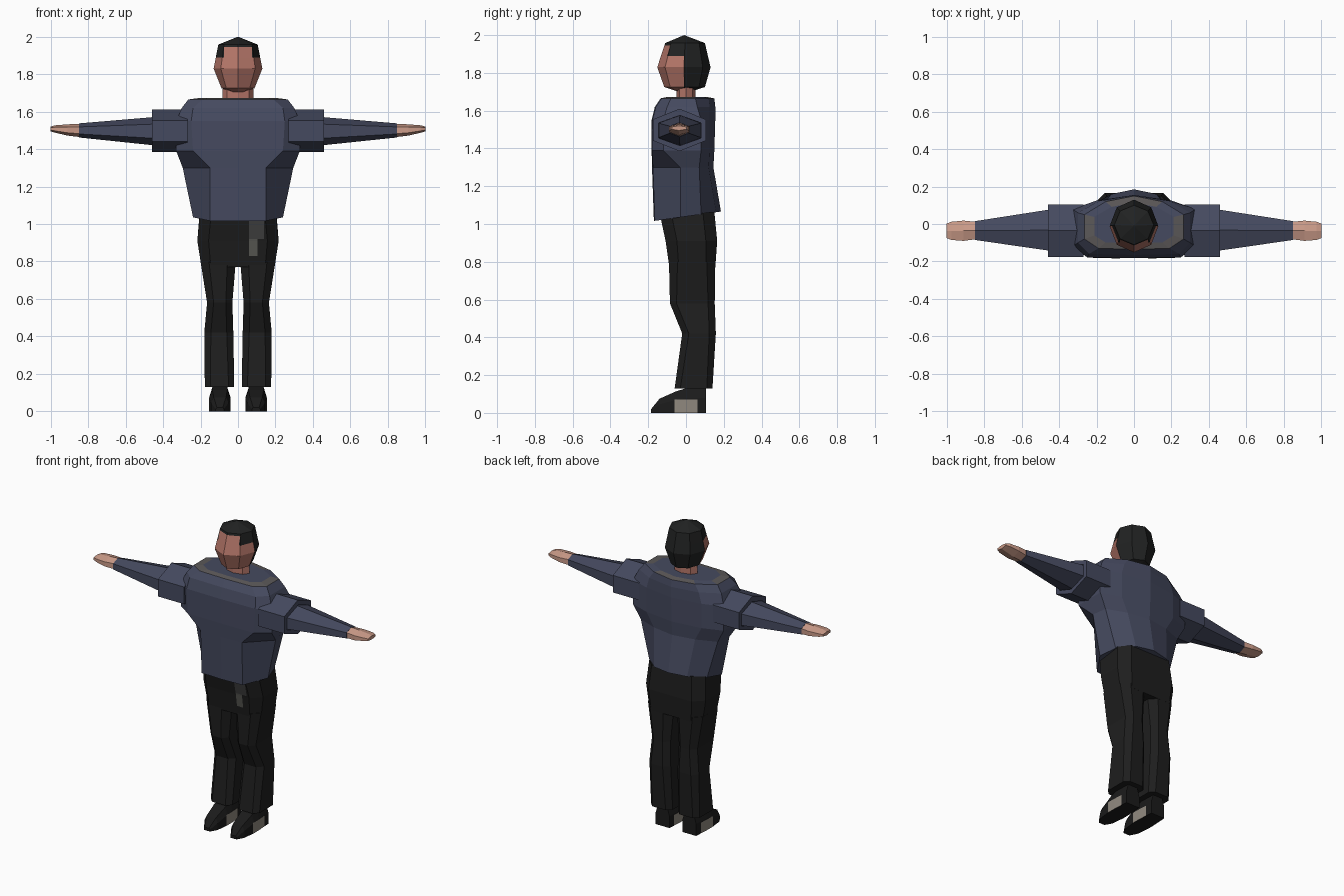
import bpy
import bmesh
from math import cos, sin, pi
from mathutils import Vector

if "Cube" in bpy.data.objects:
    bpy.data.objects.remove(bpy.data.objects["Cube"])


def material(name, r, g, b):
    mat = bpy.data.materials.new(name)
    mat.use_nodes = True
    mat.diffuse_color = (r, g, b, 1)
    mat.node_tree.nodes["Principled BSDF"].inputs["Base Color"].default_value = (r, g, b, 1)
    return mat


navy = material("navy jumper", .060, .068, .115)
stripe = material("collar grey", .105, .098, .098)
black = material("trouser black", .013, .013, .013)
patch_dark = material("pocket grey", .055, .055, .055)
patch_light = material("pocket pale grey", .10, .10, .09)
hair = material("hair black", .015, .016, .016)
face_skin = material("face skin", .46, .18, .14)
hand_skin = material("hand skin", .60, .33, .25)
shoe_black = material("shoe black", .011, .011, .011)
shoe_pale = material("shoe pale panel", .28, .25, .21)


def loft(name, rings, mats, rule=None, cuts=()):
    """Skin closed rings, cut along (axis, position) planes, colour by a rule."""
    bm = bmesh.new()
    loops = [[bm.verts.new(p) for p in ring] for ring in rings]
    for low, high in zip(loops, loops[1:]):
        for i in range(len(low)):
            j = (i + 1) % len(low)
            bm.faces.new((low[i], low[j], high[j], high[i]))
    bm.faces.new(loops[0][::-1])
    bm.faces.new(loops[-1])
    bmesh.ops.remove_doubles(bm, verts=bm.verts[:], dist=.0005)
    for axis, position in cuts:
        normal = Vector((0, 0, 0))
        normal[axis] = 1
        bmesh.ops.bisect_plane(bm, geom=bm.verts[:] + bm.edges[:] + bm.faces[:],
                               plane_co=normal * position, plane_no=normal)
    bmesh.ops.recalc_face_normals(bm, faces=bm.faces[:])
    if rule:
        for f in bm.faces:
            f.material_index = rule(f.calc_center_median(), f.normal)
    mesh = bpy.data.meshes.new(name)
    bm.to_mesh(mesh)
    bm.free()
    for mat in mats:
        mesh.materials.append(mat)
    obj = bpy.data.objects.new(name, mesh)
    bpy.context.collection.objects.link(obj)
    return obj


def oval(z, rx, front, back, sides=8):
    mid, ry = (front + back) / 2, (back - front) / 2
    return [(rx * cos(2 * pi * k / sides), mid + ry * sin(2 * pi * k / sides), z)
            for k in range(sides)]


def chamfered(z, x0, x1, front, back, c, slope=0):
    pts = [(x0 + c, front), (x1 - c, front), (x1, front + c), (x1, back - c),
           (x1 - c, back), (x0 + c, back), (x0, back - c), (x0, front + c)]
    return [(x, y, z + slope * y) for x, y in pts]


def mirrored(half, z, slope=0):
    """Full ring from a right half running front centre to back centre."""
    pts = half + [(-x, y) for x, y in half[-2:0:-1]]
    return [(x, y, z + slope * y) for x, y in pts]


# Torso: hem, waist, chest, shoulders, then the collar band on top
collar = [(0, -.135), (.19, -.13), (.265, -.08), (.265, .05), (.15, .12), (0, .15)]
inner = [(x * .8, y * .76) for x, y in collar]
torso = [
    mirrored([(0, -.17), (.15, -.165), (.24, -.03), (.21, .08), (.12, .16), (0, .185)], 1.04, .14),
    mirrored([(0, -.18), (.15, -.175), (.295, -.03), (.28, .07), (.15, .12), (0, .145)], 1.3),
    mirrored([(0, -.182), (.24, -.18), (.33, -.12), (.33, .08), (.2, .125), (0, .15)], 1.39),
    mirrored([(0, -.182), (.25, -.178), (.33, -.12), (.33, .08), (.2, .125), (0, .155)], 1.55),
    mirrored([(0, -.165), (.24, -.16), (.3, -.1), (.3, .06), (.18, .125), (0, .155)], 1.62),
    mirrored(collar, 1.665),
    mirrored(inner, 1.672),
]


def torso_colour(c, n):
    return int(c.z > 1.66 and (abs(c.x) > .22 or c.y < -.09 or c.y > .09))


loft("jumper_body", torso, [navy, stripe], torso_colour)


# Head and neck, with the hairline cut into the head
def head_colour(c, n):
    fringe = 1.945 if abs(c.x) < .075 else 1.89
    return int(c.y > -.01 or c.z > fringe)


loft("head", [oval(1.69, 0, -.01, -.01), oval(1.725, .088, -.115, .1),
              oval(1.83, .13, -.152, .13), oval(1.958, .105, -.11, .1),
              oval(2, 0, -.01, -.01)],
     [face_skin, hair], head_colour,
     [(1, -.01), (2, 1.89), (2, 1.945), (0, .075), (0, -.075)])
loft("neck", [oval(1.65, .085, -.05, .05), oval(1.75, .08, -.05, .05)], [face_skin])

# Pelvis with the worn pocket patch on the left front
def pelvis_colour(c, n):
    if n.y > -.5:
        return 0
    if .06 < c.x < .14 and .92 < c.z:
        return 1
    return 2 if .06 < c.x < .105 and c.z > .83 else 0


loft("trouser_seat", [chamfered(.77, -.195, .195, -.088, .155, .05),
                      chamfered(.91, -.217, .217, -.108, .165, .06),
                      chamfered(1.05, -.205, .205, -.135, .15, .06, .1)],
     [black, patch_dark, patch_light], pelvis_colour,
     [(0, .06), (0, .105), (0, .14), (2, .83), (2, .92)])


def hex_ring(x, front, back, low, high):
    mid, z = (front + back) / 2, (low + high) / 2
    q = (high - low) / 4
    return [(x, mid, high), (x, back, z + q), (x, back, z - q),
            (x, mid, low), (x, front, z - q), (x, front, z + q)]


def shoe_colour(c, n):
    return int(abs(n.x) > .6 and -.06 < c.y < .06 and c.z < .07)


for side, label in ((1, "left"), (-1, "right")):
    def flip(rings):
        return [[(side * x, y, z) for x, y, z in ring] for ring in rings]

    # Arm: wide short sleeve, tapering long sleeve, flat hand
    loft(label + "_sleeve", flip([hex_ring(.27, -.175, .105, 1.385, 1.61),
                                  hex_ring(.46, -.175, .105, 1.385, 1.61),
                                  hex_ring(.46, -.145, .08, 1.415, 1.575),
                                  hex_ring(.41, -.14, .075, 1.415, 1.575)]), [navy])
    loft(label + "_forearm", flip([hex_ring(.40, -.15, .085, 1.415, 1.575),
                                   hex_ring(.85, -.085, .015, 1.462, 1.537)]), [navy])
    loft(label + "_hand", flip([hex_ring(.85, -.082, .012, 1.465, 1.535),
                                hex_ring(.91, -.09, .018, 1.472, 1.532),
                                hex_ring(.975, -.085, .012, 1.487, 1.527),
                                hex_ring(1, -.075, .002, 1.495, 1.52)]), [hand_skin])

    # Trouser leg, bent slightly at the knee
    loft(label + "_trouser_leg", flip([chamfered(.13, .02, .177, -.06, .14, .03),
                                       chamfered(.42, .025, .18, -.02, .158, .035),
                                       chamfered(.58, .03, .165, -.085, .152, .035),
                                       chamfered(.8, .012, .2, -.09, .155, .045)]), [black])

    # Shoe: cross-sections from heel to narrow toe
    sections = [(.105, .05, .13), (0, .056, .13), (-.05, .057, .115),
                (-.14, .047, .075), (-.185, .022, .02)]
    rings = [[(.097 - w, y, 0), (.097 + w, y, 0), (.097 + w, y, h * .6),
              (.097 + w * .7, y, h), (.097 - w * .7, y, h), (.097 - w, y, h * .6)]
             for y, w, h in sections]
    loft(label + "_shoe", flip(rings), [shoe_black, shoe_pale], shoe_colour,
         [(1, -.06), (1, .06), (2, .07)])
